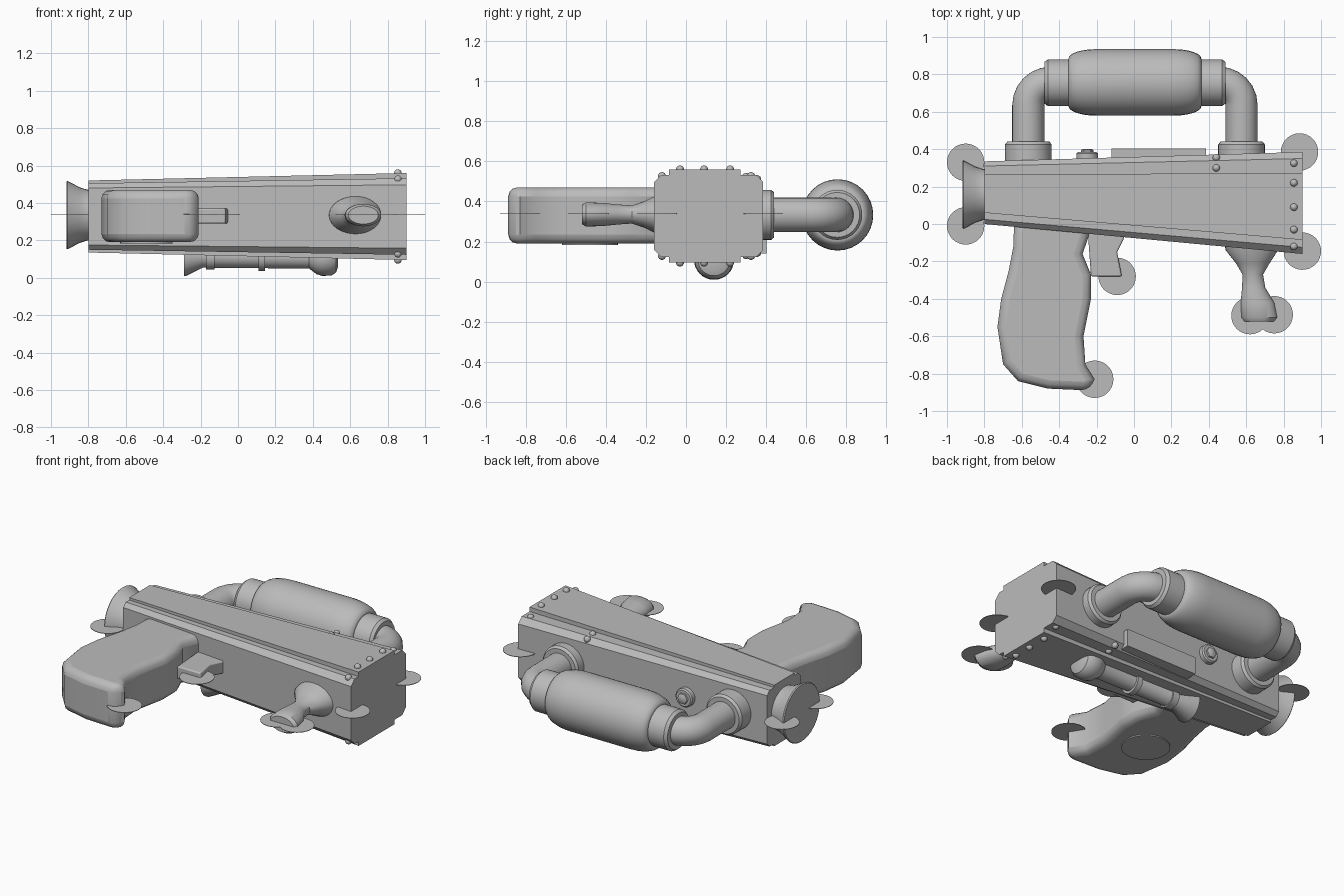
import bpy, bmesh, math
from mathutils import Vector

if "Cube" in bpy.data.objects:
    bpy.data.objects.remove(bpy.data.objects["Cube"])

grey = bpy.data.materials.new("grey")
grey.diffuse_color = (0.5, 0.5, 0.5, 1)
grey.use_nodes = True
grey.node_tree.nodes["Principled BSDF"].inputs["Base Color"].default_value = grey.diffuse_color


def finish(name, bm, angle=35):
    bmesh.ops.recalc_face_normals(bm, faces=bm.faces)
    me = bpy.data.meshes.new(name)
    bm.to_mesh(me)
    bm.free()
    me.materials.append(grey)
    ob = bpy.data.objects.new(name, me)
    bpy.context.collection.objects.link(ob)
    bpy.ops.object.select_all(action='DESELECT')
    ob.select_set(True)
    bpy.context.view_layer.objects.active = ob
    bpy.ops.object.shade_smooth_by_angle(angle=math.radians(angle))
    return ob


def loft(name, rings, angle=35):
    """Skin a list of equal-length rings and cap both ends."""
    bm = bmesh.new()
    vs = [[bm.verts.new(p) for p in r] for r in rings]
    n = len(vs[0])
    for a, b in zip(vs, vs[1:]):
        for i in range(n):
            bm.faces.new((a[i], a[(i + 1) % n], b[(i + 1) % n], b[i]))
    bm.faces.new(vs[0])
    bm.faces.new(vs[-1])
    return finish(name, bm, angle)


def ellipse(c, u, v, n=32):
    c, u, v = Vector(c), Vector(u), Vector(v)
    return [c + u * math.cos(2 * math.pi * i / n) + v * math.sin(2 * math.pi * i / n)
            for i in range(n)]


def lathe_x(name, profile, y, z, angle=35):
    return loft(name, [ellipse((x, y, z), (0, r, 0), (0, 0, r)) for x, r in profile], angle)


def lathe_y(name, profile, x, z, n=32):
    return loft(name, [ellipse((x, y, z), (r, 0, 0), (0, 0, r), n) for y, r in profile])


def slab(name, outline, z0, z1, bevel=0.0, segments=3):
    """Extrude an outline drawn in x and y, with rounded edges."""
    ob = loft(name, [[(x, y, z) for x, y in outline] for z in (z0, z1)], 40)
    if bevel:
        m = ob.modifiers.new("round", 'BEVEL')
        m.width, m.segments, m.limit_method = bevel, segments, 'ANGLE'
        m.angle_limit = math.radians(60)
    return ob


# Tapered body with raised plates above and below
def section(x, yl, yh, pl, ph, zl, zh, step, cham):
    top = [(yl, zh - step - cham), (yl + cham, zh - step), (pl, zh - step), (pl, zh),
           (ph, zh), (ph, zh - step), (yh - cham, zh - step), (yh, zh - step - cham)]
    bottom = [(y, zl + zh - z) for y, z in reversed(top)]
    return [(x, y, z) for y, z in top + bottom]


loft("body", [section(-0.80, 0.0, 0.335, 0.06, 0.265, 0.135, 0.52, 0.015, 0.025),
              section(0.90, -0.16, 0.385, -0.085, 0.272, 0.095, 0.56, 0.028, 0.035)], 25)

# Flared rear horn
lathe_x("rear_horn", [(-0.78, 0.135), (-0.81, 0.137), (-0.85, 0.15), (-0.89, 0.172),
                      (-0.912, 0.183), (-0.918, 0.178)], 0.157, 0.335)

# Grip with a round plate underneath
slab("grip", [(-0.64, 0.04), (-0.645, -0.12), (-0.67, -0.25), (-0.71, -0.40), (-0.73, -0.55),
              (-0.70, -0.75), (-0.62, -0.84), (-0.46, -0.88), (-0.24, -0.89), (-0.21, -0.83),
              (-0.26, -0.75), (-0.27, -0.60), (-0.23, -0.40), (-0.23, -0.27), (-0.275, -0.16),
              (-0.24, -0.06), (-0.24, 0.04)], 0.19, 0.47, 0.045)
loft("grip_plate", [ellipse((-0.49, -0.48, z), (0.14, 0, 0), (0, 0.14, 0))
                    for z in (0.183, 0.2)])

# Trigger
slab("trigger", [(-0.25, 0.0), (-0.05, 0.0), (-0.055, -0.08), (-0.09, -0.15),
                 (-0.065, -0.28), (-0.23, -0.28)], 0.29, 0.37, 0.008, 2)

# Front handle: flared base, thin neck, wider end
loft("front_handle", [ellipse((x, y, 0.335), (a, 0, 0), (0, 0, b)) for x, y, a, b in
                      [(0.63, -0.06, 0.155, 0.108), (0.63, -0.14, 0.14, 0.10),
                       (0.635, -0.21, 0.09, 0.065), (0.635, -0.27, 0.055, 0.045),
                       (0.64, -0.34, 0.062, 0.05), (0.66, -0.42, 0.09, 0.058),
                       (0.67, -0.50, 0.096, 0.06), (0.67, -0.52, 0.08, 0.048)]])

# Pipes with elbows, wall flanges and collars on both sides
Z = 0.333
for side, sx in (("left", -1), ("right", 1)):
    px = 0.005 + sx * 0.57
    rings = [ellipse((px, y, Z), (0.086, 0, 0), (0, 0, 0.086)) for y in (0.30, 0.635)]
    for k in range(1, 7):
        a = k * math.pi / 12
        d = Vector((sx * math.cos(a), math.sin(a), 0))
        c = Vector((px - sx * 0.12, 0.635, Z)) + d * 0.12
        rings.append(ellipse(c, d * 0.086 * sx * sx, (0, 0, 0.086)))
    rings[0:2] = [ellipse((px, y, Z), (sx * 0.086, 0, 0), (0, 0, 0.086)) for y in (0.30, 0.635)]
    loft("pipe_" + side, rings)
    lathe_y("flange_" + side, [(0.30, 0.125), (0.425, 0.125), (0.44, 0.113), (0.44, 0.08)], px, Z)
    lathe_x("collar_" + side, [(0.005 + sx * t, r) for t, r in
                               [(0.34, 0.125), (0.465, 0.125), (0.483, 0.112), (0.483, 0.08)]],
            0.755, Z)

# Canister with rounded shoulders
half = [(0.205 + 0.15 * math.sin(a), 0.128 + 0.05 * math.cos(a))
        for a in [i * math.pi / 12 for i in range(7)]]
lathe_x("canister", [(0.005 - t, r) for t, r in reversed(half)] +
        [(0.005 + t, r) for t, r in half], 0.757, Z)

# Side bolt: washer and domed head
lathe_y("bolt_washer", [(0.33, 0.058), (0.377, 0.058), (0.384, 0.05)], -0.25, 0.335)
lathe_y("bolt_head", [(0.37, 0.036), (0.395, 0.034), (0.402, 0.022)], -0.25, 0.335, 6)

# Side rail
slab("side_rail", [(-0.12, 0.33), (0.385, 0.33), (0.385, 0.403), (-0.12, 0.403)], 0.14, 0.25)

# Lamp tube under the body
lathe_x("lamp_tube", [(-0.29, 0.10), (-0.28, 0.10), (-0.19, 0.055), (0.38, 0.06), (0.42, 0.09),
                      (0.45, 0.099), (0.50, 0.097), (0.525, 0.08), (0.535, 0.05)], 0.14, 0.109)
for i, (x0, x1, r) in enumerate([(-0.17, -0.125, 0.064), (0.11, 0.145, 0.073)]):
    lathe_x("lamp_ring_%d" % i, [(x0, r), (x1, r)], 0.14, 0.109)

# Rivets, mirrored above and below
rivets = [(0.855, 0.325, 0.527), (0.855, 0.22, 0.56), (0.855, 0.09, 0.56), (0.855, -0.03, 0.56),
          (0.855, -0.12, 0.527), (0.44, 0.355, 0.512), (0.44, 0.30, 0.523)]
for i, (x, y, z) in enumerate(rivets):
    for name, zz in (("top", z), ("bottom", 0.655 - z)):
        bm = bmesh.new()
        bmesh.ops.create_uvsphere(bm, u_segments=12, v_segments=8, radius=0.02)
        bmesh.ops.translate(bm, verts=bm.verts, vec=(x, y, zz))
        finish("rivet_%s_%d" % (name, i), bm, 60)

# Thin discs at the outer corners
for i, (x, y) in enumerate([(-0.90, 0.33), (-0.90, -0.01), (-0.09, -0.28), (0.885, 0.385),
                            (0.90, -0.145), (0.62, -0.49), (0.75, -0.485), (-0.21, -0.83)]):
    loft("corner_disc_%d" % i, [ellipse((x, y, z), (0.1, 0, 0), (0, 0.1, 0))
                                for z in (0.337, 0.34)])
